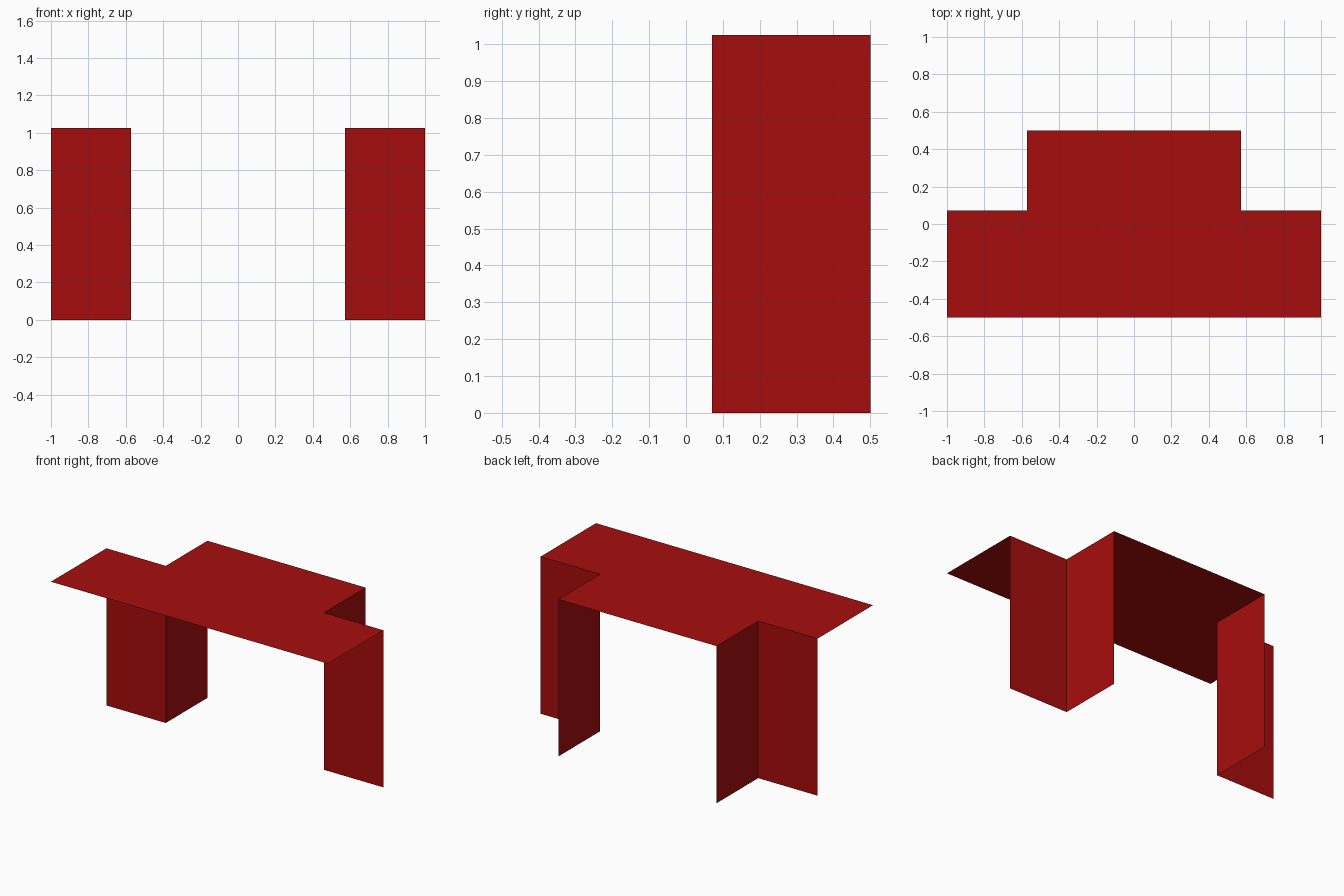
import bpy
import bmesh

cube = bpy.data.objects.get("Cube")
if cube:
    bpy.data.objects.remove(cube)

HEIGHT = 1.025
OUTER, INNER = 1.0, 0.571      # half widths of the wide and narrow parts
FRONT, STEP, BACK = -0.5, 0.071, 0.5

red = bpy.data.materials.new("deep red")
red.use_nodes = True
red.diffuse_color = (0.39, 0.004, 0.004, 1)
red.node_tree.nodes["Principled BSDF"].inputs["Base Color"].default_value = red.diffuse_color


def add_object(name, bm):
    mesh = bpy.data.meshes.new(name)
    bm.to_mesh(mesh)
    bm.free()
    mesh.materials.append(red)
    obj = bpy.data.objects.new(name, mesh)
    bpy.context.collection.objects.link(obj)
    return obj


# Flat top sheet with two notched back corners
half = [(OUTER, FRONT), (OUTER, STEP), (INNER, STEP), (INNER, BACK)]
outline = half + [(-x, y) for x, y in reversed(half)]
bm = bmesh.new()
bm.faces.new([bm.verts.new((x, y, HEIGHT)) for x, y in outline])
add_object("top_panel", bm)

# Folded sheet legs hanging from the notch edges
for name, side in (("left_leg", 1), ("right_leg", -1)):
    bm = bmesh.new()
    rim = [bm.verts.new((side * x, y, HEIGHT)) for x, y in half[1:]]
    edges = [bm.edges.new(pair) for pair in zip(rim, rim[1:])]
    result = bmesh.ops.extrude_edge_only(bm, edges=edges)
    lower = [v for v in result["geom"] if isinstance(v, bmesh.types.BMVert)]
    bmesh.ops.translate(bm, verts=lower, vec=(0, 0, -HEIGHT))
    # Turn the outside of each fold toward the notch
    bm.normal_update()
    for face in bm.faces:
        if abs(face.normal.y) > 0.5 and face.normal.y < 0:
            face.normal_flip()
        elif abs(face.normal.x) > 0.5 and face.normal.x * side < 0:
            face.normal_flip()
    add_object(name, bm)
